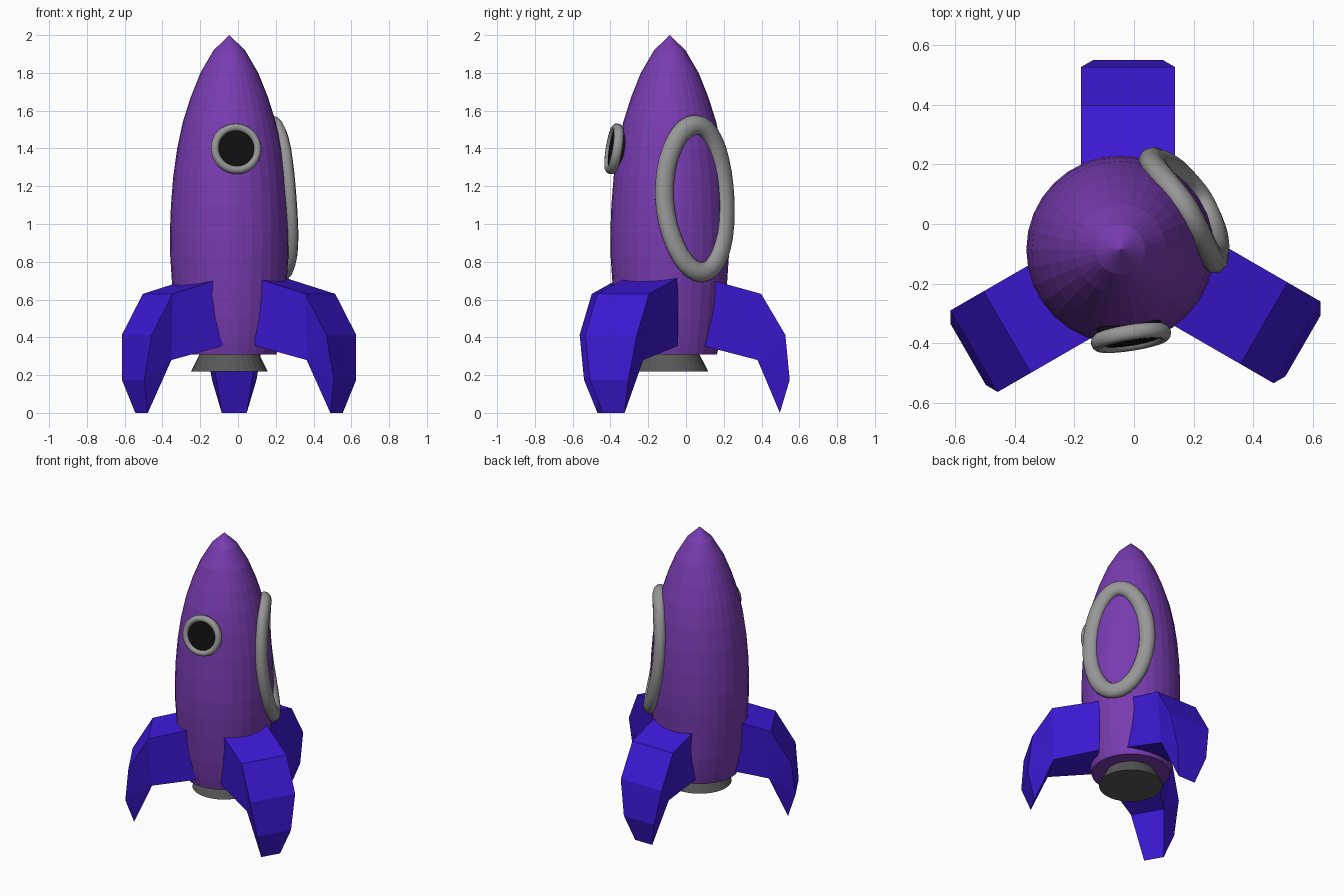
import bpy, bmesh, math
from mathutils import Vector, Matrix

if "Cube" in bpy.data.objects:
    bpy.data.objects.remove(bpy.data.objects["Cube"])

CX, CY = -0.046, -0.086          # rocket axis
BODY = [(0.16, 0.31), (0.25, 0.31), (0.266, 0.38), (0.286, 0.50), (0.303, 0.68),
        (0.313, 0.83), (0.315, 0.95), (0.309, 1.10), (0.297, 1.25), (0.276, 1.40),
        (0.246, 1.54), (0.205, 1.67), (0.153, 1.80), (0.083, 1.92), (0.0, 2.0)]


def material(name, rgb):
    m = bpy.data.materials.new(name)
    m.diffuse_color = (*rgb, 1)
    m.use_nodes = True
    m.node_tree.nodes["Principled BSDF"].inputs["Base Color"].default_value = m.diffuse_color
    return m


PURPLE = material("purple", (0.19, 0.045, 0.44))
BLUE = material("blue", (0.048, 0.009, 0.67))
BLACK = material("black", (0.005, 0.005, 0.005))
DARK = material("dark grey", (0.095, 0.095, 0.095))
GREY = material("grey", (0.31, 0.31, 0.31))


def make(name, verts, faces, mat, matrix=None):
    me = bpy.data.meshes.new(name)
    me.from_pydata([tuple(v) for v in verts], [], faces)
    bm = bmesh.new()
    bm.from_mesh(me)
    bmesh.ops.remove_doubles(bm, verts=bm.verts, dist=1e-5)
    bmesh.ops.recalc_face_normals(bm, faces=bm.faces)
    bm.to_mesh(me)
    bm.free()
    me.materials.append(mat)
    ob = bpy.data.objects.new(name, me)
    bpy.context.collection.objects.link(ob)
    if matrix:
        ob.matrix_world = matrix
    return ob


def lathe(name, profile, mat, n=32, cap=True):
    """Spin an (r, z) profile about the rocket axis."""
    verts, faces = [], []
    for r, z in profile:
        for i in range(n):
            a = 2 * math.pi * i / n
            verts.append((CX + r * math.cos(a), CY + r * math.sin(a), z))
    for j in range(len(profile) - 1):
        for i in range(n):
            k = (i + 1) % n
            faces.append((j * n + i, j * n + k, (j + 1) * n + k, (j + 1) * n + i))
    if cap:
        faces.append(tuple(range(n)))
    return make(name, verts, faces, mat)


def tube_loop(name, rings, mat):
    """Skin a closed loop of closed cross-sections."""
    n, m = len(rings), len(rings[0])
    faces = [(i * m + j, i * m + (j + 1) % m,
              ((i + 1) % n) * m + (j + 1) % m, ((i + 1) % n) * m + j)
             for i in range(n) for j in range(m)]
    return make(name, [v for r in rings for v in r], faces, mat)


def body_radius(z):
    for (r0, z0), (r1, z1) in zip(BODY[1:], BODY[2:]):
        if z0 <= z <= z1:
            return r0 + (r1 - r0) * (z - z0) / (z1 - z0)
    return 0.25


# Hull and engine nozzle
lathe("hull", BODY, PURPLE)
lathe("nozzle", [(0.203, 0.22), (0.155, 0.315)], DARK)

# Three fins: (distance out, height, half width)
FIN = [(0.19, 0.715, 0.158), (0.497, 0.63, 0.158), (0.625, 0.413, 0.158),
       (0.648, 0.175, 0.118), (0.596, 0.0, 0.066), (0.478, 0.28, 0.112),
       (0.19, 0.355, 0.158)]
for k, label in enumerate(("back", "left", "right")):
    n = len(FIN)
    verts = [(u, s * w + 0.017, z) for s in (-1, 1) for u, z, w in FIN]
    # side polygons are split so the bends stay crisp
    side = [(0, 1, 5, 6), (1, 2, 5), (2, 3, 5), (3, 4, 5)]
    faces = side + [tuple(i + n for i in f) for f in side]
    faces += [(i, (i + 1) % n, (i + 1) % n + n, i + n) for i in range(n)]
    make(label + "_fin", verts, faces, BLUE,
         Matrix.Translation((-0.003, -0.099, 0)) @
         Matrix.Rotation(math.radians(90 + 120 * k), 4, 'Z'))

# Porthole: rim and dark glass, leaning back with the hull
pose = (Matrix.Translation((-0.01, -0.381, 1.398)) @
        Matrix.Rotation(math.radians(9), 4, 'Z') @
        Matrix.Rotation(math.radians(-9), 4, 'X'))
rings = []
for i in range(32):
    a = 2 * math.pi * i / 32
    rim = []
    for j in range(10):
        b = 2 * math.pi * j / 10
        r = 0.114 + 0.022 * math.cos(b)
        rim.append(pose @ Vector((r * math.cos(a), 0.027 * math.sin(b), r * math.sin(a))))
    rings.append(rim)
tube_loop("porthole_rim", rings, GREY)
disc = [(0.108 * math.cos(i * math.pi / 16), y, 0.108 * math.sin(i * math.pi / 16))
        for y in (-0.012, 0.08) for i in range(32)]
make("porthole_glass", disc,
     [tuple(range(32)), tuple(range(32, 64))] +
     [(i, (i + 1) % 32, (i + 1) % 32 + 32, i + 32) for i in range(32)], BLACK, pose)

# Oval door frame wrapped on the hull
ang = math.radians(33)
N = Vector((math.cos(ang), math.sin(ang), 0))
T = Vector((-math.sin(ang), math.cos(ang), 0))


def on_hull(t, z):
    d = math.sqrt(max(body_radius(z) ** 2 - t * t, 0)) + 0.01
    return Vector((CX, CY, z)) + N * d + T * t


rings = []
for i in range(36):
    a = 2 * math.pi * i / 36
    t, z = 0.19 * math.cos(a) - 0.004, 1.135 + 0.391 * math.sin(a)
    c = on_hull(t, z)
    across = Vector((0.391 * math.cos(a), 0.19 * math.sin(a))).normalized()
    e = 0.004
    slope_z = (on_hull(t, z + e) - on_hull(t, z - e)).normalized()
    # blend the hull normal with the door direction so the frame lies fairly flat
    slope_t = ((on_hull(t + e, z) - on_hull(t - e, z)).normalized() + 3 * T).normalized()
    side = (slope_t * across.x + slope_z * across.y).normalized()
    out = slope_t.cross(slope_z).normalized()
    out = out if out.dot(N) > 0 else -out
    rings.append([c + side * (0.053 * math.cos(b)) + out * (0.042 * math.sin(b))
                  for b in (2 * math.pi * j / 10 for j in range(10))])
tube_loop("door_frame", rings, GREY)

# Smooth only the round trim
for name in ("porthole_rim", "door_frame"):
    for p in bpy.data.objects[name].data.polygons:
        p.use_smooth = True
